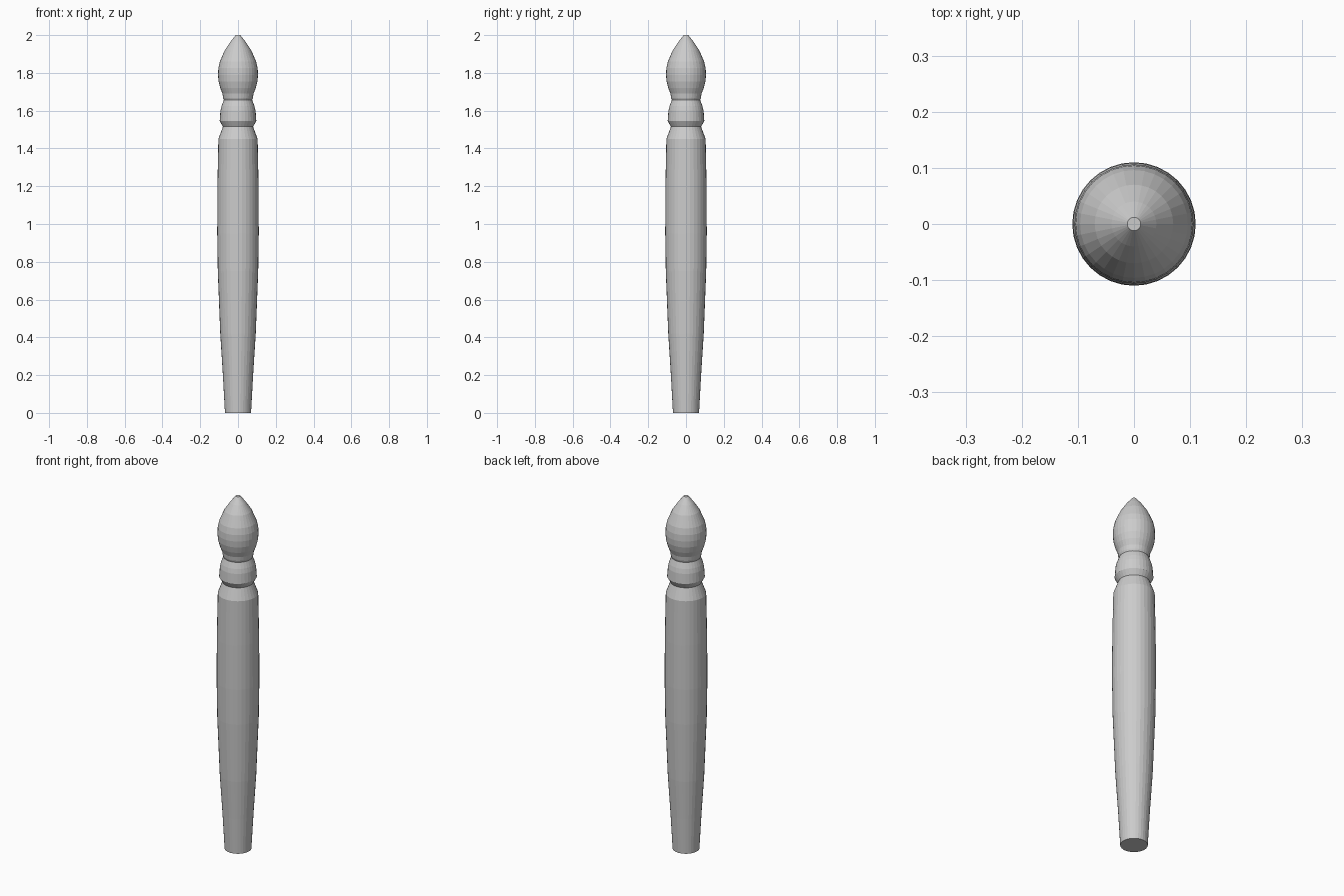
import bpy, bmesh
from math import cos, sin, tau

if "Cube" in bpy.data.objects:
    bpy.data.objects.remove(bpy.data.objects["Cube"])

SIDES = 32


def lathe(name, profile):
    """Spin (radius, height) points around z and cap both ends."""
    bm = bmesh.new()
    rings = [[bm.verts.new((r * cos(tau * i / SIDES), r * sin(tau * i / SIDES), z))
              for i in range(SIDES)] for r, z in profile]
    for low, high in zip(rings, rings[1:]):
        for i in range(SIDES):
            j = (i + 1) % SIDES
            bm.faces.new((low[i], low[j], high[j], high[i]))
    bm.faces.new(rings[0][::-1])
    bm.faces.new(rings[-1])
    mesh = bpy.data.meshes.new(name)
    bm.to_mesh(mesh)
    bm.free()
    obj = bpy.data.objects.new(name, mesh)
    bpy.context.collection.objects.link(obj)
    return obj


# One turned post: tapered shaft, collar, neck ring and pointed finial
lathe("turned_post", [
    # tapered shaft
    (0.069, 0.0), (0.080, 0.2), (0.094, 0.42), (0.107, 0.75),
    (0.110, 0.95), (0.109, 1.2), (0.104, 1.45),
    # groove and collar
    (0.080, 1.515), (0.097, 1.545), (0.093, 1.60), (0.087, 1.625), (0.075, 1.657),
    # neck ring
    (0.079, 1.668), (0.082, 1.69),
    # finial
    (0.094, 1.72), (0.103, 1.755), (0.106, 1.79), (0.104, 1.825),
    (0.096, 1.86), (0.070, 1.92), (0.040, 1.965), (0.012, 2.0),
])
